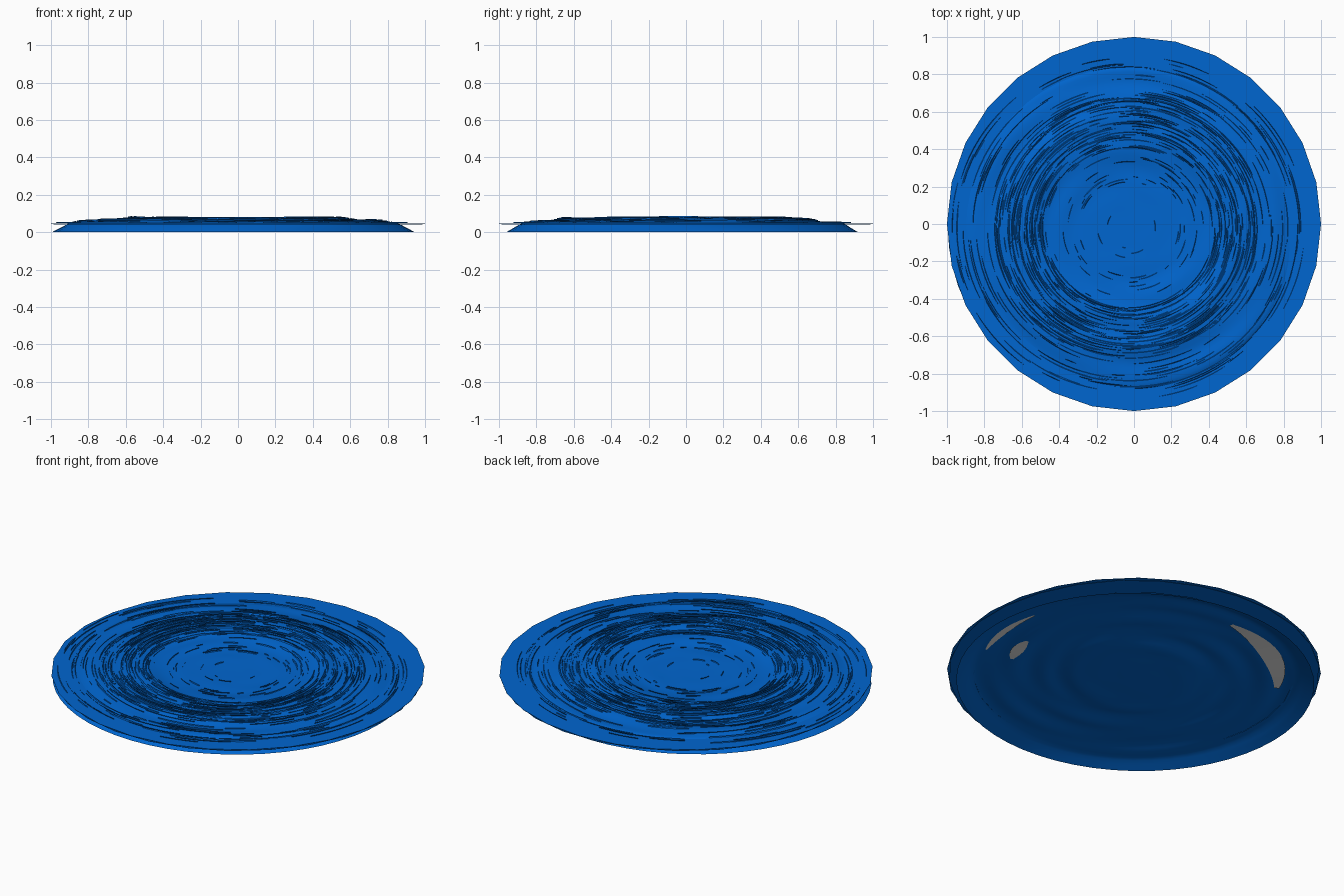
import bpy
import bmesh
import math
import random

random.seed(7)
if "Cube" in bpy.data.objects:
    bpy.data.objects.remove(bpy.data.objects["Cube"], do_unlink=True)


def make_material(name, colour):
    mat = bpy.data.materials.new(name)
    mat.use_nodes = True
    mat.diffuse_color = colour
    mat.node_tree.nodes["Principled BSDF"].inputs["Base Color"].default_value = colour
    return mat


water = make_material("water_blue", (0.0, 0.133, 0.63, 1))
foam = make_material("foam_grey", (0.8, 0.8, 0.8, 1))

CX, CY = -0.025, -0.02
# radius and height of the swirl's two sheets, from the centre out
TOP = [(0, 0.05), (0.3, 0.052), (0.42, 0.062), (0.52, 0.075),
       (0.64, 0.071), (0.74, 0.062), (0.82, 0.057), (0.88, 0.05), (0.97, 0)]
BOTTOM = [(0, 0.028), (0.34, 0.03), (0.43, 0.045), (0.6, 0.044),
          (0.8, 0.042), (0.88, 0.036), (0.97, 0)]


def height(profile, r, a):
    base = 0
    for (r0, z0), (r1, z1) in zip(profile, profile[1:]):
        if r0 <= r <= r1:
            base = z0 + (z1 - z0) * (r - r0) / (r1 - r0)
    ripple = math.sin(2 * a + 26 * r) + 0.7 * math.sin(3 * a - 40 * r + 1)
    fade = min(1, r / 0.5) ** 2 * max(0, min(1, (0.97 - r) / 0.15))
    return max(0, base + 0.004 * ripple * fade)


def point(r, a, z):
    return (CX + r * math.cos(a), CY + 0.97 * r * math.sin(a), z)


def finish(name, bm, mat, smooth=True):
    mesh = bpy.data.meshes.new(name)
    bm.to_mesh(mesh)
    bm.free()
    mesh.materials.append(mat)
    obj = bpy.data.objects.new(name, mesh)
    bpy.context.collection.objects.link(obj)
    for face in mesh.polygons:
        face.use_smooth = smooth
    return obj


def swirl_sheet(name, profile, facing_up):
    """Rippled round sheet that slopes to the ground at its rim."""
    bm = bmesh.new()
    sides, rings = 56, 44
    centre = bm.verts.new(point(0, 0, height(profile, 0, 0)))
    previous = None
    for i in range(1, rings + 1):
        r = 0.97 * i / rings
        ring = []
        for k in range(sides):
            a = math.tau * k / sides
            ring.append(bm.verts.new(point(r, a, height(profile, r, a))))
        for k in range(sides):
            n = (k + 1) % sides
            if previous:
                bm.faces.new((previous[k], ring[k], ring[n], previous[n]))
            else:
                bm.faces.new((centre, ring[k], ring[n]))
        previous = ring
    if not facing_up:
        bmesh.ops.reverse_faces(bm, faces=bm.faces[:])
    finish(name, bm, water)


def flat_ring(name, inner, outer, z, turn):
    """Thin, faceted flat ring."""
    bm = bmesh.new()
    sides = 28
    angles = [math.tau * (k + turn) / sides for k in range(sides)]
    hole, rim = [[bm.verts.new((r * math.cos(a), r * math.sin(a), z)) for a in angles]
                 for r in (inner, outer)]
    for k in range(sides):
        n = (k + 1) % sides
        bm.faces.new((hole[k], rim[k], rim[n], hole[n]))
    obj = finish(name, bm, water, smooth=False)
    obj.modifiers.new("thickness", "SOLIDIFY").thickness = 0.002


def add_arc(bm, r, start, end, width, inner_z, outer_z, steps=7):
    """Tapered arc strip, with a height rule for each of its edges."""
    previous = None
    for i in range(steps + 1):
        t = i / steps
        a = start + (end - start) * t
        w = width * (0.25 + 0.75 * math.sin(math.pi * t)) / 2
        pair = [bm.verts.new(point(r - w, a, inner_z(r - w, a))),
                bm.verts.new(point(r + w, a, outer_z(r + w, a)))]
        if previous:
            bm.faces.new((previous[0], pair[0], pair[1], previous[1]))
        previous = pair


swirl_sheet("swirl_top", TOP, True)
swirl_sheet("swirl_underside", BOTTOM, False)

# Two overhanging layers at the rim
flat_ring("upper_rim", 0.82, 1, 0.05, 0)
flat_ring("lower_rim", 0.86, 0.992, 0.041, 0.5)


def surface(r, a):
    z = height(TOP, r, a)
    return max(z, 0.05) if r > 0.82 else z


def fold_foot(r, a):
    return surface(r, a) - 0.002


def fold_crest(r, a):
    return surface(r, a) + 0.005


# Thin steep folds of the current, thickest around the middle ring
bm = bmesh.new()
for count, low, high in ((620, 0.44, 0.72), (60, 0.26, 0.44), (170, 0.7, 0.95), (8, 0.08, 0.26)):
    for _ in range(count):
        r = random.uniform(low, high)
        a = random.uniform(0, math.tau)
        span = random.uniform(0.08, 0.5)
        edges = random.choice(((fold_foot, fold_crest), (fold_crest, fold_foot)))
        add_arc(bm, r, a, a + span, random.uniform(0.003, 0.006), *edges)
finish("current_folds", bm, water)


def below(r, a):
    return max(0, min(height(BOTTOM, r, a) - 0.003, 0.037))


# Foam showing on the underside: radius, start and end in degrees, width
bm = bmesh.new()
for r, start, end, width in ((0.775, 93, 149, 0.11), (0.85, -21, 11, 0.045), (0.69, -25, -7, 0.07)):
    add_arc(bm, r, math.radians(start), math.radians(end), width, below, below, 14)
finish("underside_foam", bm, foam)
